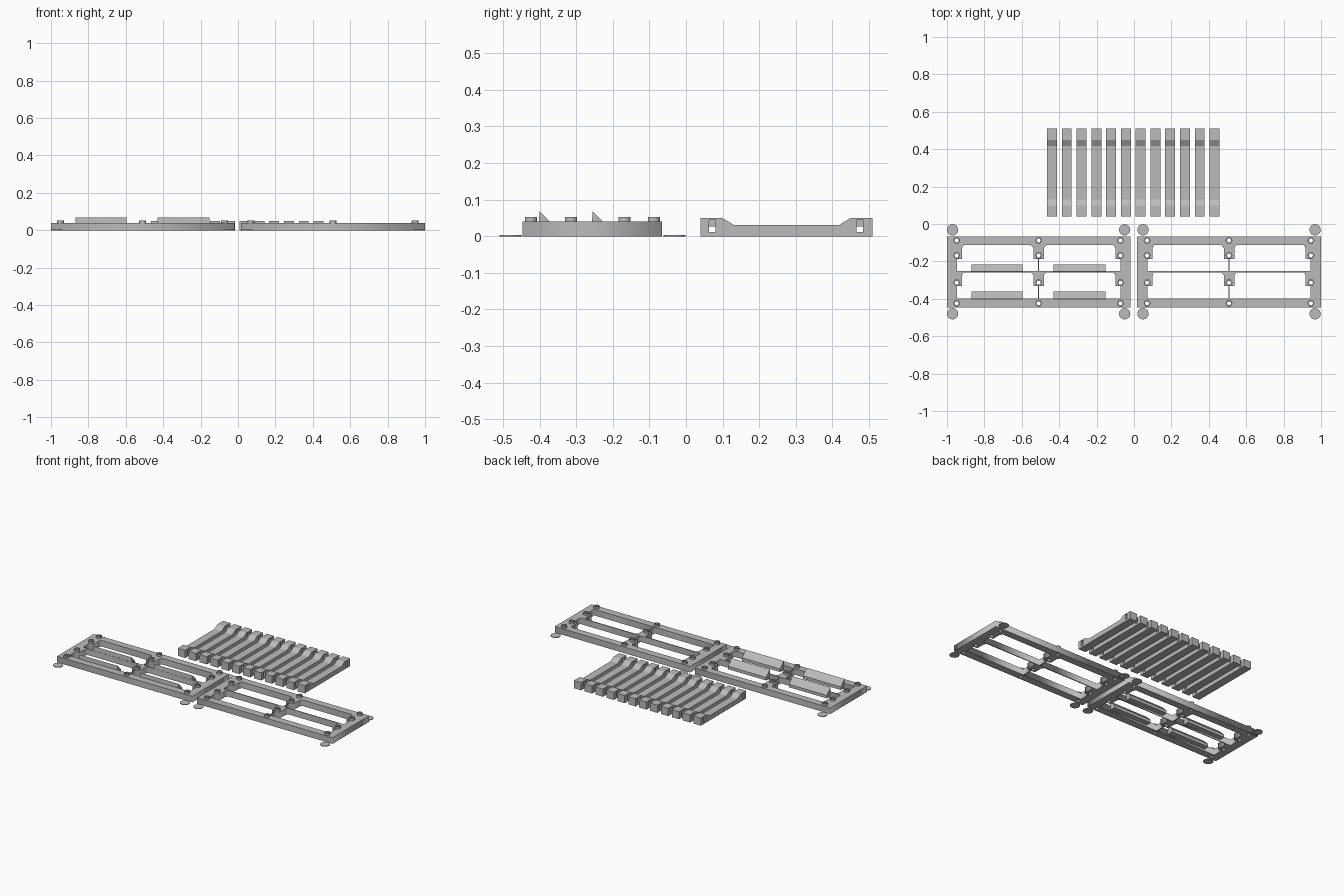
import bpy, bmesh, math
from mathutils import Vector

cube = bpy.data.objects.get("Cube")
if cube:
    bpy.data.objects.remove(cube)

grey = bpy.data.materials.new("light grey")
grey.use_nodes = True
COLOUR = (0.5, 0.5, 0.5, 1)
grey.diffuse_color = COLOUR
grey.node_tree.nodes["Principled BSDF"].inputs["Base Color"].default_value = COLOUR


def add(name, mesh):
    obj = bpy.data.objects.new(name, mesh)
    bpy.context.collection.objects.link(obj)
    if not mesh.materials:
        mesh.materials.append(grey)
    return obj


def plate(name, loops, z0, z1):
    """Filled outline with holes, extruded from z0 to z1."""
    curve = bpy.data.curves.new(name, 'CURVE')
    curve.dimensions = '2D'
    curve.fill_mode = 'BOTH'
    curve.extrude = (z1 - z0) / 2
    for loop in loops:
        sp = curve.splines.new('POLY')
        sp.points.add(len(loop) - 1)
        for p, (x, y) in zip(sp.points, loop):
            p.co = (x, y, 0, 1)
        sp.use_cyclic_u = True
    temp = bpy.data.objects.new("temp_outline", curve)
    bpy.context.collection.objects.link(temp)
    deps = bpy.context.evaluated_depsgraph_get()
    mesh = bpy.data.meshes.new_from_object(temp.evaluated_get(deps))
    bpy.data.objects.remove(temp)
    mesh.materials.clear()
    for v in mesh.vertices:
        v.co.z += (z0 + z1) / 2
    bm = bmesh.new()
    bm.from_mesh(mesh)
    bmesh.ops.remove_doubles(bm, verts=bm.verts, dist=0.0001)
    bmesh.ops.recalc_face_normals(bm, faces=bm.faces)
    bm.to_mesh(mesh)
    bm.free()
    return add(name, mesh)


def prism(name, profile, x0, x1):
    """(y, z) profile extruded along x."""
    bm = bmesh.new()
    face = bm.faces.new([bm.verts.new((x0, y, z)) for y, z in profile])
    ext = bmesh.ops.extrude_face_region(bm, geom=[face])
    new = [g for g in ext["geom"] if isinstance(g, bmesh.types.BMVert)]
    bmesh.ops.translate(bm, verts=new, vec=Vector((x1 - x0, 0, 0)))
    bmesh.ops.recalc_face_normals(bm, faces=bm.faces)
    mesh = bpy.data.meshes.new(name)
    bm.to_mesh(mesh)
    bm.free()
    return add(name, mesh)


def ring(x, y, r, n):
    return [(x + r * math.cos(2 * math.pi * i / n),
             y + r * math.sin(2 * math.pi * i / n)) for i in range(n)]


def rect(x0, x1, y0, y1):
    return [(x0, y0), (x1, y0), (x1, y1), (x0, y1)]


def window(cx, side, top, tab, bottom):
    """Opening beside the centre wall, notched by the peg tabs."""
    pts = [(.003, bottom), (.437, bottom), (.437, tab), (.41, tab),
           (.41, top - .015), (.40, top), (.04, top), (.028, top - .015),
           (.028, tab), (.003, tab)]
    return [(cx + side * x, y) for x, y in pts]


# Two rectangular frames with peg rings and corner feet
PEG_Y = (-.088, -.168, -.314, -.424)
for label, cx in (("right", -.51), ("left", .508)):
    pegs = [(cx + dx, y) for dx in (-.438, 0, .438) for y in PEG_Y]
    loops = [rect(cx - .491, cx + .491, -.447, -.066)]
    for side in (-1, 1):
        loops.append(window(cx, side, -.113, -.187, -.252))
        loops.append(window(cx, side, -.258, -.331, -.398))
    loops += [ring(x, y, .012, 6) for x, y in pegs]
    plate(label + "_frame", loops, 0, .04)
    for i, (x, y) in enumerate(pegs):
        plate(f"{label}_peg_{i + 1}", [ring(x, y, .019, 6), ring(x, y, .012, 6)], .04, .053)
    for sx in (-1, 1):
        for y in (-.031, -.48):
            plate(f"{label}_foot_pad", [ring(cx + sx * .46, y, .03, 24)], 0, .004)

# Sloped ledges inside the right frame
for x0, x1 in ((-.87, -.595), (-.43, -.153)):
    for y in (-.255, -.4):
        prism("sloped_ledge", [(y - .004, .01), (y, .068), (y + .038, .03), (y + .038, .01)], x0, x1)

# Row of twelve slats with raised ends and side sockets
slat = prism("slats", [(.04, 0), (.51, 0), (.51, .05), (.45, .05), (.418, .031),
                       (.131, .031), (.099, .05), (.04, .05)], -.465, -.412)
for y0, y1 in ((.063, .08), (.466, .483)):
    for z0, z1, x0, x1 in ((.011, .027, -.5, -.38), (.026, .045, -.5, -.453),
                           (.026, .045, -.424, -.38)):
        cutter = prism("socket_cutter", [(y0, z0), (y1, z0), (y1, z1), (y0, z1)], x0, x1)
        cutter.hide_render = True
        cutter.hide_set(True)
        cut = slat.modifiers.new("socket", 'BOOLEAN')
        cut.object = cutter
        cut.operation = 'DIFFERENCE'
        cut.solver = 'EXACT'

# Apply the cuts, remove the cutters, then repeat the slat
deps = bpy.context.evaluated_depsgraph_get()
mesh = bpy.data.meshes.new_from_object(slat.evaluated_get(deps))
slat.modifiers.clear()
slat.data = mesh
for obj in [o for o in bpy.data.objects if o.name.startswith("socket_cutter")]:
    bpy.data.objects.remove(obj)
row = slat.modifiers.new("row", 'ARRAY')
row.count = 12
row.use_relative_offset = False
row.use_constant_offset = True
row.constant_offset_displace = (.079, 0, 0)
